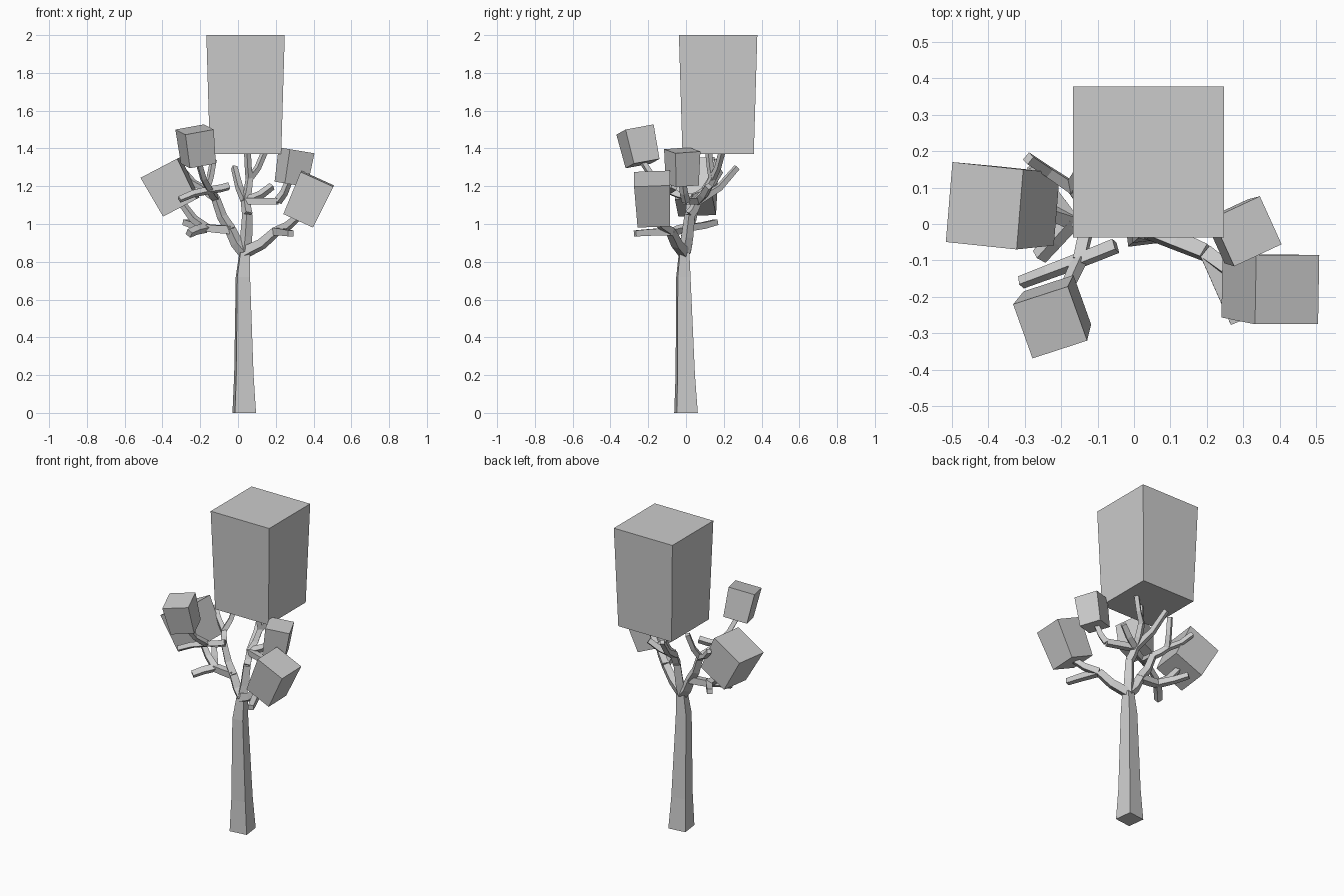
import bpy
import bmesh
from math import radians
from mathutils import Vector, Matrix

cube = bpy.data.objects.get("Cube")
if cube:
    bpy.data.objects.remove(cube, do_unlink=True)

grey = bpy.data.materials.new("plain_grey")
grey.use_nodes = True
grey.diffuse_color = (0.6, 0.6, 0.6, 1)
shader = grey.node_tree.nodes["Principled BSDF"]
shader.inputs["Base Color"].default_value = grey.diffuse_color


def square(centre, side, depth, half):
    """Four corners of a square spanned by two directions."""
    return [centre - side * half - depth * half, centre + side * half - depth * half,
            centre + side * half + depth * half, centre - side * half + depth * half]


def loft(name, rings):
    """Join square rings into a capped flat-faced solid."""
    bm = bmesh.new()
    loops = [[bm.verts.new(corner) for corner in ring] for ring in rings]
    for low, high in zip(loops, loops[1:]):
        for i in range(len(low)):
            bm.faces.new((low[i - 1], low[i], high[i], high[i - 1]))
    bm.faces.new(loops[0])
    bm.faces.new(loops[-1])
    bmesh.ops.recalc_face_normals(bm, faces=bm.faces)
    mesh = bpy.data.meshes.new(name)
    bm.to_mesh(mesh)
    bm.free()
    mesh.materials.append(grey)
    bpy.context.collection.objects.link(bpy.data.objects.new(name, mesh))


def leaf_block(name, bottom, top, width, yaw):
    """Tapered box along an axis, a little narrower at its bottom."""
    bottom, top = Vector(bottom), Vector(top)
    axis = (top - bottom).normalized()
    turned = Matrix.Rotation(radians(yaw), 3, "Z") @ Vector((0, 1, 0))
    side = turned.cross(axis).normalized()
    depth = axis.cross(side)
    loft(name, [square(bottom, side, depth, width * 0.455),
                square(top, side, depth, width / 2)])


fork = Vector((0.035, -0.01, 0.85))


def branch(name, start, end):
    """Square bough that reaches outward, then lifts; it thins away from the fork."""
    end = Vector(end)
    kink = start.lerp(end, 0.55)
    kink.z = start.lerp(end, 0.4).z
    points = [start, kink, end]
    ways = [kink - start, end - start, end - kink]
    side = Vector((0.8, 0.6, 0))
    rings = []
    for point, way in zip(points, ways):
        way.normalize()
        side = (side - way * side.dot(way)).normalized()
        half = max(0.013, 0.025 - 0.025 * (point - fork).length)
        rings.append(square(point, side, way.cross(side), half))
    loft(name, rings)
    return end


# Trunk: slightly twisted tapering post that flares at the foot
turn = Matrix.Rotation(radians(7), 3, "Z")
foot = Vector((0.033, 0, 0))
neck = Vector((0.026, -0.014, 0.72))
spine = [(foot, 0.056), (foot.lerp(neck, 0.28), 0.046), (neck, 0.034), (fork, 0.025)]
loft("trunk", [square(centre, turn.col[0], turn.col[1], half) for centre, half in spine])

# Foliage blocks
leaf_block("crown_block", (0.04, 0.17, 1.37), (0.04, 0.17, 2), 0.415, 0)
leaf_block("right_block", (-0.3, 0.05, 1.09), (-0.41, 0.05, 1.3), 0.22, -6)
leaf_block("front_block", (-0.21, -0.23, 1.32), (-0.23, -0.27, 1.5), 0.16, 18)
leaf_block("left_front_block", (0.32, -0.17, 1.02), (0.42, -0.18, 1.24), 0.19, 0)
leaf_block("left_upper_block", (0.28, -0.02, 1.21), (0.31, -0.02, 1.39), 0.145, 25)

# Right limb and its low boughs
elbow = branch("right_limb", fork, (-0.04, 0.01, 0.97))
wrist = branch("right_low_bough", elbow, (-0.17, 0.01, 0.98))
branch("right_low_front_twig", wrist, (-0.26, -0.09, 0.95))
branch("right_low_back_twig", wrist, (-0.28, 0.16, 1.01))
branch("right_block_stem", wrist, (-0.29, 0.05, 1.1))

# Right limb's upper boughs
shoulder = branch("right_upper_limb", elbow, (-0.12, 0.03, 1.14))
back_knot = branch("right_back_bough", shoulder, (-0.17, 0.1, 1.18))
branch("right_back_twig", back_knot, (-0.29, 0.18, 1.28))
branch("right_crown_twig", back_knot, (-0.13, 0.17, 1.34))
front_knot = branch("front_bough", shoulder, (-0.15, -0.1, 1.18))
branch("front_block_stem", front_knot, (-0.21, -0.23, 1.33))
branch("front_outer_twig", front_knot, (-0.31, -0.16, 1.13))
branch("front_inner_twig", front_knot, (-0.05, -0.06, 1.2))

# Middle limb and its boughs
knee = branch("middle_limb", fork, (0.05, 0.02, 1.05))
hub = branch("middle_upper_limb", knee, (0.04, 0.06, 1.12))
branch("middle_back_bough", hub, (-0.02, 0.27, 1.3))
crown_knot = branch("crown_bough", hub, (0.06, 0.14, 1.24))
branch("crown_left_stem", crown_knot, (0.14, 0.19, 1.38))
branch("crown_right_stem", crown_knot, (0.05, 0.12, 1.38))
bend = branch("middle_left_bough", hub, (0.21, 0, 1.12))
branch("left_upper_block_stem", bend, (0.27, -0.02, 1.23))
branch("middle_left_twig", hub, (0.18, 0.12, 1.2))

# Left limb and its boughs
left_wrist = branch("left_limb", fork, (0.2, -0.08, 0.96))
branch("left_low_twig", left_wrist, (0.28, -0.27, 0.95))
branch("left_front_block_stem", left_wrist, (0.32, -0.17, 1.04))
